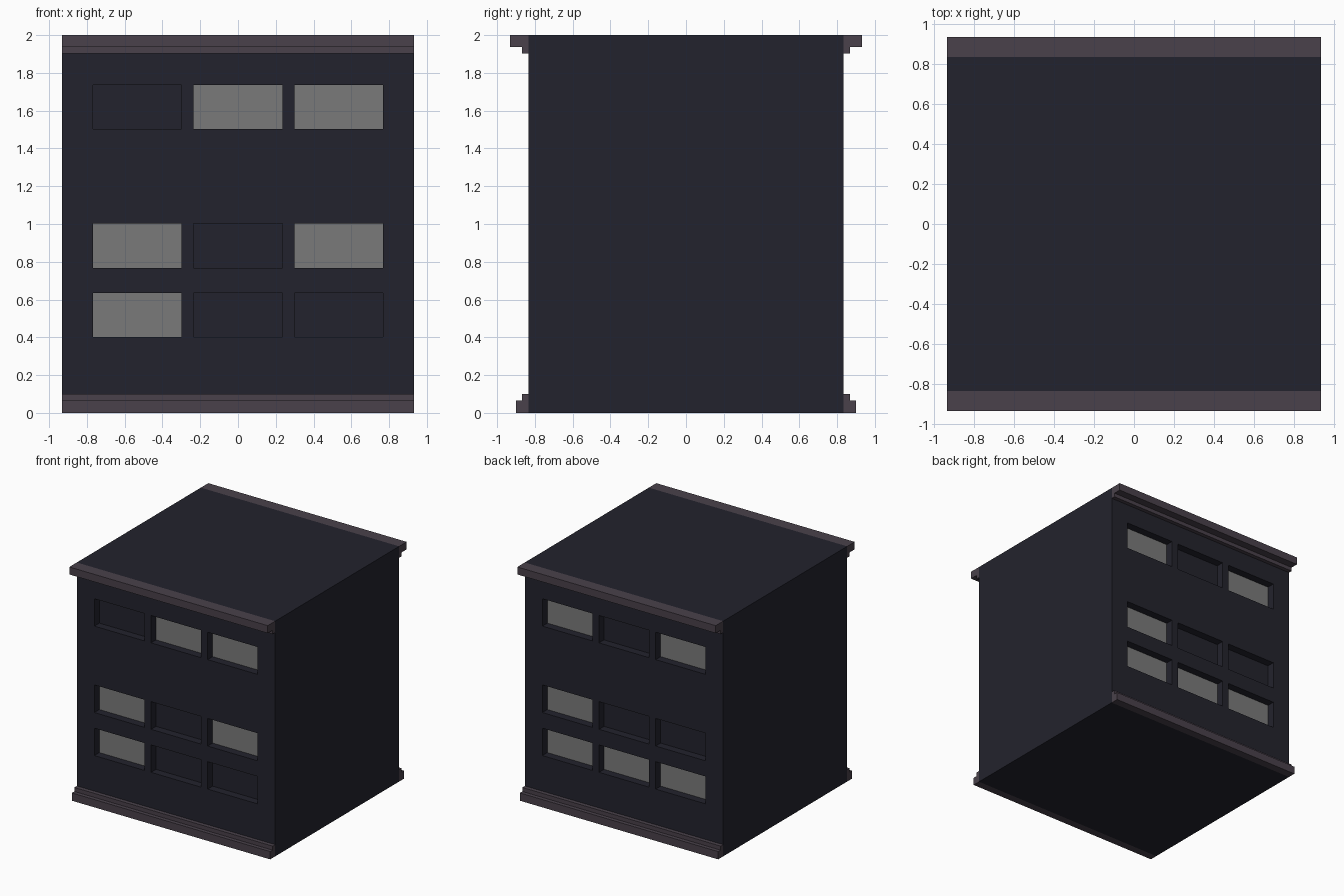
import bpy, bmesh

if "Cube" in bpy.data.objects:
    bpy.data.objects.remove(bpy.data.objects["Cube"])

HALF_X, HALF_Y, HEIGHT = 0.933, 0.833, 2.0
RECESS = 0.067
COLS = [(-0.768, -0.298), (-0.235, 0.235), (0.298, 0.768)]
ROWS = [(0.402, 0.635), (0.768, 1.003), (1.503, 1.736)]   # bottom to top
# lit windows as (column, row), columns counted from -x
LIT = {-1: {(0, 0), (0, 1), (2, 1), (1, 2), (2, 2)},
       1: {(0, 0), (1, 0), (2, 0), (2, 1), (0, 2), (2, 2)}}


def material(name, rgb):
    m = bpy.data.materials.new(name)
    m.diffuse_color = (*rgb, 1)
    m.use_nodes = True
    m.node_tree.nodes["Principled BSDF"].inputs["Base Color"].default_value = m.diffuse_color
    return m


wall = material("dark_wall", (0.0165, 0.0165, 0.026))
trim = material("plum_trim", (0.067, 0.053, 0.069))
glass = material("lit_window", (0.195, 0.195, 0.195))


def finish(bm, name, mats):
    bmesh.ops.recalc_face_normals(bm, faces=bm.faces)
    me = bpy.data.meshes.new(name)
    bm.to_mesh(me)
    bm.free()
    for m in mats:
        me.materials.append(m)
    ob = bpy.data.objects.new(name, me)
    bpy.context.collection.objects.link(ob)
    return ob


def inside(v, spans):
    return next((i for i, (a, b) in enumerate(spans) if a < v < b), None)


# Building body: box sliced along window edges, window cells pushed inward
bm = bmesh.new()
bmesh.ops.create_cube(bm, size=1)
for v in bm.verts:
    v.co.x *= 2 * HALF_X
    v.co.y *= 2 * HALF_Y
    v.co.z = (v.co.z + 0.5) * HEIGHT
cuts = [((x, 0, 0), (1, 0, 0)) for span in COLS for x in span]
cuts += [((0, 0, z), (0, 0, 1)) for span in ROWS for z in span]
for co, no in cuts:
    bmesh.ops.bisect_plane(bm, geom=bm.verts[:] + bm.edges[:] + bm.faces[:],
                           plane_co=co, plane_no=no)
bm.normal_update()
cells = []
for f in bm.faces:
    if abs(f.normal.y) > 0.9:
        c = f.calc_center_median()
        cell = (inside(c.x, COLS), inside(c.z, ROWS))
        if None not in cell:
            cells.append((f, cell, 1 if c.y > 0 else -1))
for f, cell, side in cells:
    new = bmesh.ops.extrude_discrete_faces(bm, faces=[f])["faces"][0]
    for v in new.verts:
        v.co.y -= side * RECESS
    new.material_index = 1 if cell in LIT[side] else 0
finish(bm, "building_body", [wall, glass])


# Stepped trims: (y, z) profile swept across the full width
def stepped_trim(name, profile, side):
    bm = bmesh.new()
    face = bm.faces.new([bm.verts.new((-HALF_X, side * y, z)) for y, z in profile])
    ext = bmesh.ops.extrude_face_region(bm, geom=[face], use_keep_orig=True)
    for v in ext["geom"]:
        if isinstance(v, bmesh.types.BMVert):
            v.co.x = HALF_X
    finish(bm, name, [trim])


CORNICE = [(0.833, 1.903), (0.867, 1.903), (0.867, 1.936),
           (0.933, 1.936), (0.933, 2.0), (0.833, 2.0)]
PLINTH = [(0.833, 0), (0.9, 0), (0.9, 0.066),
          (0.867, 0.066), (0.867, 0.1), (0.833, 0.1)]
for side, label in ((-1, "front"), (1, "back")):
    stepped_trim(label + "_cornice", CORNICE, side)
    stepped_trim(label + "_plinth", PLINTH, side)
